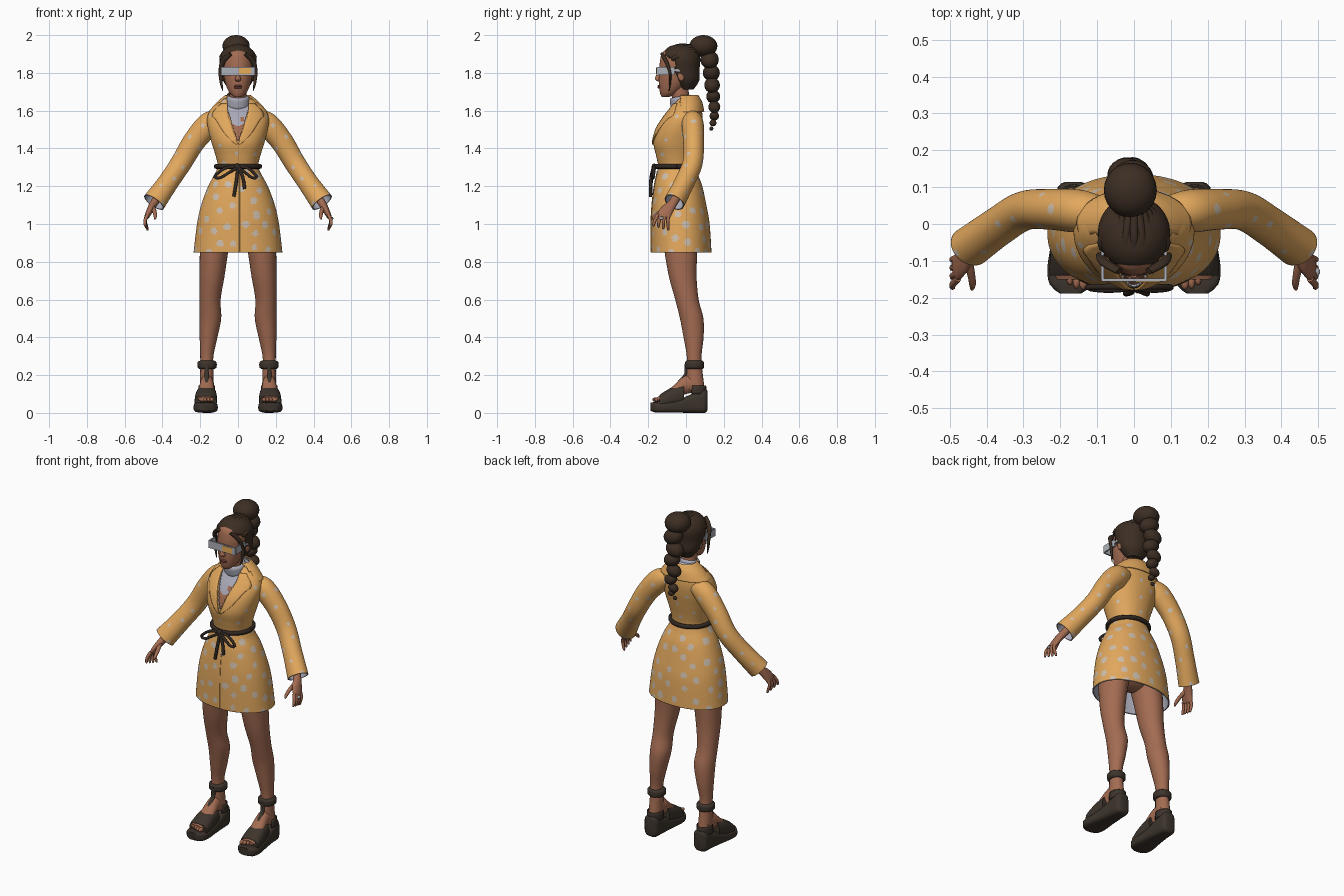
import bpy, bmesh, math, random
from mathutils import Vector, kdtree

random.seed(4)
if "Cube" in bpy.data.objects:
    bpy.data.objects.remove(bpy.data.objects["Cube"])
X, Y, Z = Vector((1, 0, 0)), Vector((0, 1, 0)), Vector((0, 0, 1))


def material(name, r, g, b):
    m = bpy.data.materials.new(name)
    m.use_nodes = True
    m.diffuse_color = (r, g, b, 1)
    m.node_tree.nodes["Principled BSDF"].inputs["Base Color"].default_value = (r, g, b, 1)
    return m


COAT = material("coat ochre", .76, .39, .11)
SPOT = material("spot cream", .62, .52, .42)
LINING = material("lining grey", .40, .40, .48)
SKIN = material("skin brown", .37, .15, .085)
HAIR = material("hair dark brown", .045, .027, .017)
SHOE = material("shoe leather", .046, .034, .025)
BELT = material("belt dark", .030, .020, .015)
FRAME = material("visor silver", .42, .44, .48)
LENS = material("lens amber", .80, .42, .10)
LIP = material("lip rose", .27, .085, .06)


def smooth_keys(keys, step):
    """Catmull-Rom curve through the keys, evenly spaced."""
    out, last = [], len(keys) - 1
    for i in range(last):
        p = [keys[max(i - 1, 0)], keys[i], keys[i + 1], keys[min(i + 2, last)]]
        n = max(2, round(math.dist(p[1][:3], p[2][:3]) / step))
        for k in range(n + (i == last - 1)):
            t = k / n
            out.append([b + .5 * t * (c - a + t * (2*a - 5*b + 4*c - d + t * (3*(b - c) + d - a)))
                        for a, b, c, d in zip(*p)])
    return out


def finish(name, bm, mats, mirror=False, thick=0, lined=False):
    mesh = bpy.data.meshes.new(name)
    bm.to_mesh(mesh)
    bm.free()
    ob = bpy.data.objects.new(name, mesh)
    bpy.context.collection.objects.link(ob)
    for m in mats:
        mesh.materials.append(m)
    bpy.ops.object.select_all(action='DESELECT')
    ob.select_set(True)
    bpy.context.view_layer.objects.active = ob
    bpy.ops.object.shade_smooth_by_angle(angle=math.radians(50))
    if thick:
        s = ob.modifiers.new("thickness", 'SOLIDIFY')
        s.thickness = thick
        if lined:
            s.material_offset = s.material_offset_rim = 2
    if mirror:
        ob.modifiers.new("mirror", 'MIRROR')
    return ob


def loft(name, keys, mats, step=.015, sides=24, ref=X, axis=None, power=2, caps=True,
         keep=None, paint=None, **kw):
    """Sweep a superellipse through keys of (x, y, z, radius along ref, other radius)."""
    bm = bmesh.new()
    rows = smooth_keys(keys, step)
    pts = [Vector(r[:3]) for r in rows]
    rings = []
    for i, r in enumerate(rows):
        t = axis or (pts[min(i + 1, len(pts) - 1)] - pts[max(i - 1, 0)]).normalized()
        side = (ref - t * ref.dot(t)).normalized()
        other, ring = t.cross(side), []
        for k in range(sides):
            c, s = math.cos(math.tau * k / sides), math.sin(math.tau * k / sides)
            u = math.copysign(abs(c) ** (2 / power), c) * max(r[3], .001)
            v = math.copysign(abs(s) ** (2 / power), s) * max(r[4], .001)
            ring.append(bm.verts.new(pts[i] + side * u + other * v))
        rings.append(ring)
    for a, b in zip(rings, rings[1:]):
        for k in range(sides):
            j = (k + 1) % sides
            bm.faces.new((a[k], a[j], b[j], b[k]))
    if caps:
        bm.faces.new(rings[0][::-1])
        bm.faces.new(rings[-1])
    bmesh.ops.recalc_face_normals(bm, faces=bm.faces)
    if keep:
        gone = [f for f in bm.faces if not keep(f.calc_center_median())]
        bmesh.ops.delete(bm, geom=gone, context='FACES')
    if paint:
        for f in bm.faces:
            f.material_index = paint(f.calc_center_median())
    return finish(name, bm, mats, **kw)


def cord(name, path, r, mat, ref=Y, **kw):
    return loft(name, [(*p, r, r) for p in path], [mat], sides=10, ref=ref, **kw)


def ball(name, loc, size, mat, tilt=0, mirror=False):
    bm = bmesh.new()
    bmesh.ops.create_uvsphere(bm, u_segments=24, v_segments=16, radius=1)
    bmesh.ops.scale(bm, vec=size, verts=bm.verts)
    bmesh.ops.rotate(bm, cent=(0, 0, 0), verts=bm.verts,
                     matrix=Vector((0, 0, 1)).rotation_difference(Vector((math.sin(tilt), 0, math.cos(tilt)))).to_matrix())
    bmesh.ops.translate(bm, vec=loc, verts=bm.verts)
    return finish(name, bm, [mat], mirror)


def add_spots(ob, spacing, radius):
    """Scatter round spots over the cloth; gap and size depend on height."""
    faces = ob.data.polygons
    tree = kdtree.KDTree(len(faces))
    for f in faces:
        tree.insert(f.center, f.index)
    tree.balance()
    dots = []
    for f in random.sample(list(faces), min(4000, len(faces))):
        c = f.center
        if all((c - d).length > spacing(c.z) for d in dots):
            dots.append(c.copy())
            for _, i, _ in tree.find_range(c, radius(c.z) * random.uniform(.8, 1.15)):
                faces[i].material_index = 1


# Coat body: (z, half width, front, back)
profile = [(.85, .235, -.185, .135), (1, .217, -.185, .125), (1.1, .195, -.18, .108),
           (1.2, .158, -.168, .086), (1.27, .12, -.153, .06), (1.31, .108, -.148, .05),
           (1.36, .118, -.158, .056), (1.43, .14, -.172, .07), (1.5, .158, -.157, .083),
           (1.56, .163, -.125, .088), (1.61, .143, -.087, .083), (1.65, .1, -.06, .075),
           (1.672, .07, -.045, .06)]
body = [(0, (f + b) / 2, z, w, (b - f) / 2) for z, w, f, b in profile]
fine_body = smooth_keys(body, .004)


def front_y(x, z):
    r = min(fine_body, key=lambda q: abs(q[2] - z))
    return r[1] - r[4] * math.sqrt(max(0, 1 - (x / r[3]) ** 2))


def outside_neckline(c):
    return c.y > -.03 or c.z < 1.43 or abs(c.x) > .058 * min(1, (c.z - 1.43) / .18)


cloth = [COAT, SPOT, LINING, LINING]
coat = loft("coat_body", body, cloth, step=.0065, sides=168, axis=Z, power=2.15, caps=False,
            keep=outside_neckline, thick=.007, lined=True)
add_spots(coat, lambda z: .068 if z < 1.27 else .085, lambda z: .019 if z < 1.27 else .011)
arm = [(.09, .03, 1.555, .045, .045), (.15, .035, 1.53, .058, .064), (.23, .04, 1.44, .055, .06),
       (.3, .035, 1.325, .053, .056), (.37, -.008, 1.22, .053, .055), (.445, -.062, 1.115, .055, .062)]
sleeves = loft("sleeves", arm, cloth, step=.007, sides=56, ref=Y, caps=False, thick=.006,
               lined=True, mirror=True)
add_spots(sleeves, lambda z: .075, lambda z: .012)
cord("front_seam", [(.008, front_y(0, z) - .001, z) for z in (.853, 1, 1.1, 1.2, 1.28)], .002, COAT)

# Lapels and back collar
bm = bmesh.new()
lapel = smooth_keys([(1.638, .056, .09), (1.6, .056, .128), (1.572, .05, .138), (1.555, .046, .12),
                     (1.48, .022, .072), (1.42, .001, .012)], .01)
rows = [[bm.verts.new((x, front_y(x, z) - .008, z)) for x in
         (a + (b - a) * k / 6 for k in range(7))] for z, a, b in lapel]
for p, q in zip(rows, rows[1:]):
    for k in range(6):
        bm.faces.new((p[k], q[k], q[k + 1], p[k + 1]))
finish("lapels", bm, [COAT], mirror=True, thick=.006)
loft("back_collar", [(0, .002, 1.595, .156, .095), (0, .006, 1.645, .112, .08), (0, .01, 1.682, .068, .055)],
     [COAT], step=.01, sides=48, axis=Z, caps=False, keep=lambda c: c.y > -.03, thick=.006)

# Chest with high-necked top, neck and rolled collar
loft("chest", [(x, y, z, a - .012, b - .012) for x, y, z, a, b in body[6:]], [SKIN, LINING], step=.006,
     sides=96, axis=Z, power=2.15,
     paint=lambda c: int(c.z > 1.515 + abs(c.x) * .6 and math.hypot(c.x - .022, c.z - 1.555) > .014))
loft("neck", [(0, 0, 1.6, .058, .055), (0, -.025, 1.66, .045, .046), (0, -.04, 1.75, .045, .05)], [SKIN])
loft("neck_collar", [(0, -.008, 1.59, .072, .068), (0, -.02, 1.625, .06, .058), (0, -.022, 1.632, .064, .06),
                     (0, -.032, 1.668, .059, .056), (0, -.034, 1.676, .05, .048)],
     [LINING], step=.006, sides=36)

# Face
loft("face", [(0, -.11, 1.672, .02, .018), (0, -.094, 1.688, .04, .042), (0, -.076, 1.72, .058, .066),
              (0, -.06, 1.76, .071, .084), (0, -.053, 1.8, .077, .088), (0, -.046, 1.86, .079, .092),
              (0, -.045, 1.91, .064, .078), (0, -.04, 1.94, .02, .03)], [SKIN], step=.01, sides=36, axis=Z)
loft("nose", [(0, -.138, 1.81, .008, .008), (0, -.146, 1.785, .01, .013), (0, -.149, 1.766, .017, .016),
              (0, -.142, 1.755, .01, .008)], [SKIN], step=.006, axis=Z)
for z, h in ((1.731, .005), (1.722, .006)):
    ball("lip", (0, -.14, z), (.022, .011, h), LIP)
ball("ears", (.08, -.025, 1.785), (.008, .018, .028), SKIN, mirror=True)

# Hair, swept back into a bun and a long braid
loft("hair_cap", [(0, .005, 1.712, .045, .035), (0, 0, 1.76, .08, .07), (0, -.018, 1.82, .093, .09),
                  (0, -.025, 1.88, .097, .1), (0, -.028, 1.92, .078, .083), (0, -.03, 1.945, .04, .045),
                  (0, -.03, 1.95, 0, 0)], [HAIR], step=.006, sides=72, axis=Z, thick=.008,
     keep=lambda c: c.y > -.055 or c.z > 1.905 - 4 * c.x ** 2)
for k in range(9):
    a = (k - 4) / 4
    cord("hair_lock", [(.075 * a, -.118 + .05 * a * a, 1.893 - .02 * a * a),
                       (.088 * a, -.05, 1.94 - .055 * a * a), (.05 * a, .03, 1.94 - .03 * a * a),
                       (0, .07, 1.93)], .012, HAIR, ref=X)
loft("side_locks", [(.04, -.128, 1.9, .012, .008), (.08, -.105, 1.86, .014, .01), (.091, -.085, 1.8, .012, .007),
                    (.088, -.085, 1.74, .007, .005), (.08, -.09, 1.705, .002, .002)], [HAIR], mirror=True)
ball("bun", (-.01, .092, 1.942), (.072, .074, .058), HAIR)
braid = [(.125, 1.87, .054), (.134, 1.8, .05), (.138, 1.735, .046), (.144, 1.675, .041),
         (.15, 1.62, .035), (.15, 1.572, .028), (.143, 1.535, .02), (.134, 1.505, .012)]
for k, (y, z, r) in enumerate(braid):
    ball("braid_knot", (-.012 + .008 * (-1) ** k, y, z), (r * 1.08, r * .9, r * .85), HAIR, tilt=.4 * (-1) ** k)


# Wraparound visor with an amber lens
def plate(name, lo, hi, mat, mirror=False):
    bm = bmesh.new()
    bmesh.ops.create_cube(bm, size=1)
    bmesh.ops.scale(bm, vec=Vector(hi) - Vector(lo), verts=bm.verts)
    bmesh.ops.translate(bm, vec=(Vector(hi) + Vector(lo)) / 2, verts=bm.verts)
    return finish(name, bm, [mat], mirror)


plate("visor_front", (-.088, -.156, 1.787), (.088, -.148, 1.832), FRAME)
plate("visor_sides", (.082, -.15, 1.79), (.09, -.06, 1.832), FRAME, True)
plate("visor_temples", (.084, -.06, 1.808), (.09, -.01, 1.82), FRAME, True)
plate("visor_lens", (.004, -.159, 1.793), (.07, -.155, 1.827), LENS)

# Belt with bow
ring = [(.116 * math.cos(a), -.05 + .109 * math.sin(a), 1.305)
        for a in (math.tau * k / 24 for k in range(25))]
cord("belt", ring, .0125, BELT, ref=Z)
ball("belt_knot", (-.005, -.168, 1.303), (.02, .014, .017), BELT)
for s, w in ((1, .1), (-1, .125)):
    cord("bow_loop", [(0, -.17, 1.303), (s * w * .55, -.17, 1.295), (s * w, -.172, 1.25),
                      (s * w * .75, -.178, 1.245), (s * w * .35, -.178, 1.275), (0, -.172, 1.3)], .008, BELT)
cord("bow_tail", [(0, -.172, 1.3), (-.008, -.184, 1.23), (-.022, -.188, 1.145)], .009, BELT)
cord("bow_tail", [(0, -.172, 1.3), (.025, -.184, 1.25), (.035, -.188, 1.185)], .009, BELT)

# Hands
loft("hands", [(.4, -.03, 1.175, .026, .024), (.445, -.07, 1.11, .024, .021), (.465, -.1, 1.075, .034, .018),
               (.48, -.118, 1.045, .036, .014), (.484, -.122, 1.035, .03, .01)], [SKIN], ref=Y, mirror=True)
for k in range(4):
    y = -.148 + .019 * k
    tip = (.492 - .004 * k, -.172 + .026 * k, .995 - .007 * k)
    loft("fingers", [(.478, y, 1.05, .01, .01), (.492, (y + tip[1]) / 2 - .004, 1.02, .009, .009),
                     (*tip, .007, .007), (tip[0] - .002, tip[1], tip[2] - .008, .003, .003)],
         [SKIN], sides=12, ref=Y, mirror=True)
loft("thumbs", [(.452, -.095, 1.09, .013, .013), (.442, -.135, 1.065, .011, .011), (.438, -.165, 1.04, .009, .009),
                (.44, -.178, 1.025, .004, .004)], [SKIN], sides=12, ref=Y, mirror=True)
ball("left_ring", (.494, -.13, 1.03), (.011, .012, .008), FRAME)

# Legs and feet
loft("legs", [(.1, -.03, 1.02, .085, .09), (.115, -.03, .93, .083, .09), (.127, -.027, .85, .075, .086),
              (.138, -.017, .72, .066, .073), (.148, .005, .6, .056, .062), (.147, .03, .5, .058, .062),
              (.156, .04, .4, .047, .053), (.165, .043, .3, .035, .039), (.165, .045, .22, .035, .042),
              (.165, .05, .12, .038, .05)], [SKIN], sides=32, axis=Z, mirror=True)
ball("hips", (0, -.03, 1.0), (.15, .1, .1), SKIN)
loft("feet", [(.165, .07, .15, .034, .04), (.165, .0, .15, .036, .05), (.168, -.07, .105, .044, .036),
              (.172, -.13, .078, .046, .018), (.173, -.15, .073, .036, .012)], [SKIN], axis=-Y, mirror=True)
for k in range(5):
    ball("toes", (.138 + .018 * k, -.158 + .003 * k * k, .07), (.011 - .0008 * k, .02, .012), SKIN, mirror=True)

# Wedge sandals
loft("wedge_soles", [(.165, .114, .065, .022, .05), (.165, .1, .062, .042, .062), (.165, .04, .052, .048, .052),
                     (.168, -.04, .036, .055, .035), (.171, -.12, .029, .064, .028), (.172, -.165, .03, .056, .027),
                     (.172, -.188, .033, .03, .022)], [SHOE], axis=-Y, power=3.6, sides=40, step=.01, mirror=True)
loft("heel_cups", [(.165, .055, .1, .045, .054), (.165, .057, .145, .043, .05)], [SHOE], axis=Z, caps=False,
     keep=lambda c: c.y > .03, thick=.005, mirror=True)
loft("toe_straps", [(.167, -.01, .098, .05, .052), (.169, -.07, .082, .057, .055), (.171, -.125, .06, .059, .046),
                    (.171, -.14, .055, .057, .04)], [SHOE], axis=-Y, power=2.4, sides=36, mirror=True)
loft("instep_straps", [(.168, -.055, .138, .016, .008), (.166, -.03, .172, .012, .008), (.165, -.002, .205, .012, .008),
                       (.165, .0, .26, .012, .008)], [SHOE], mirror=True)
loft("ankle_straps", [(.164, .045, .232, .038, .042), (.164, .045, .24, .05, .05), (.164, .045, .268, .05, .05),
                      (.164, .045, .277, .036, .04)], [SHOE], axis=Z, step=.006, mirror=True)
